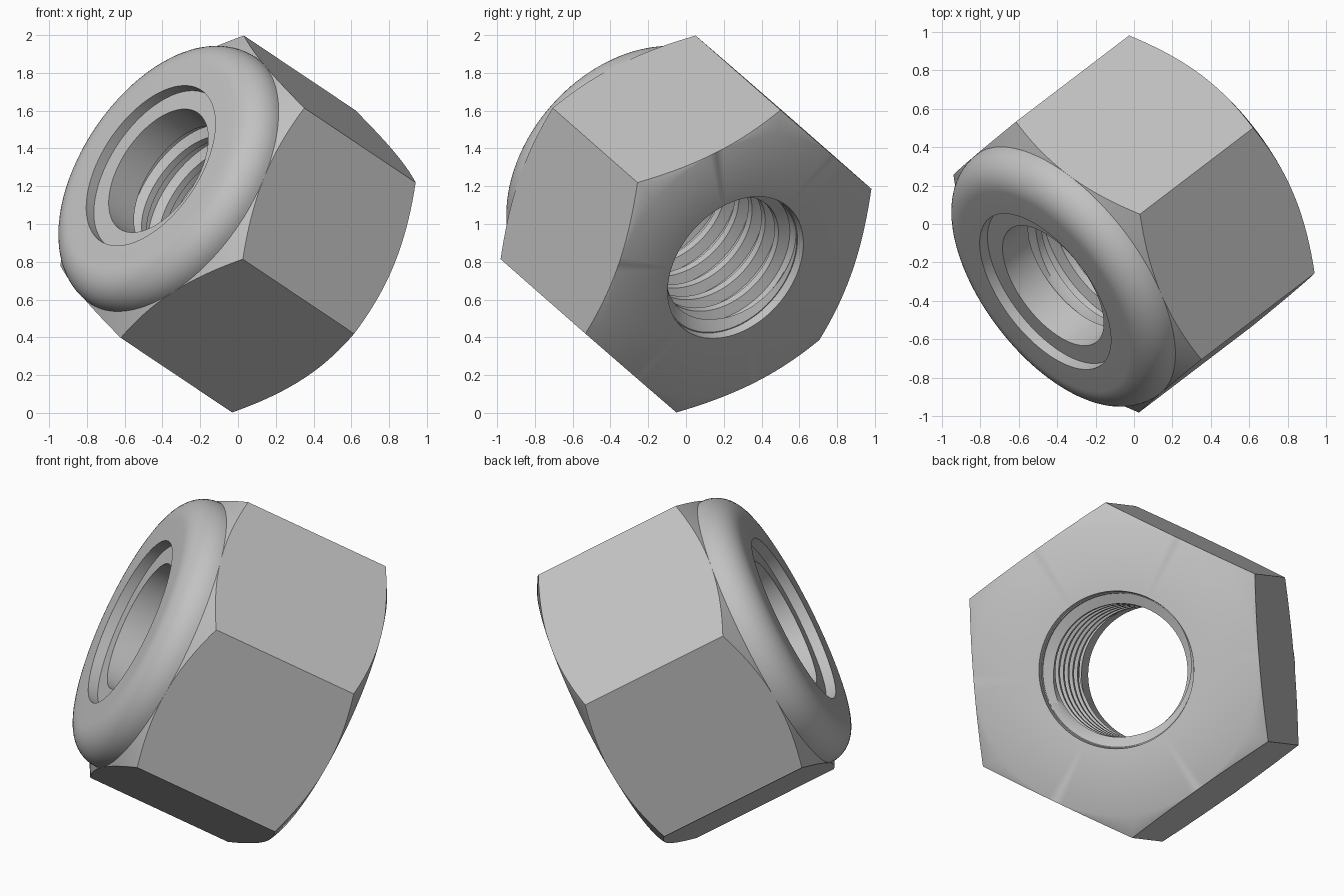
import bpy, bmesh
from math import pi, sin, cos, tan, radians
from mathutils import Matrix, Vector

cube = bpy.data.objects.get("Cube")
if cube:
    bpy.data.objects.remove(cube, do_unlink=True)

# One steel grey for the whole nut
steel = bpy.data.materials.new("steel grey")
steel.use_nodes = True
steel.diffuse_color = (0.54, 0.54, 0.54, 1)
steel.node_tree.nodes["Principled BSDF"].inputs["Base Color"].default_value = steel.diffuse_color

# Tilted frame: local z is the nut axis, local x points at a hexagon corner
axis = Vector((-0.702, -0.535, 0.47)).normalized()
corner = Vector((0.325, 0.275, 0.795))
corner = (corner - axis * corner.dot(axis)).normalized()
frame = Matrix.Translation((0, 0, 1)) @ Matrix((corner, axis.cross(corner), axis)).transposed().to_4x4()

SEGMENTS = 120
CORNER_R = 0.907
FLAT_R = CORNER_R * cos(pi / 6)
FACE = 0.49                      # half height of the hexagonal body
ROOT, CREST, PITCH = 0.415, 0.36, 0.13
LOW, HIGH = -0.44, 0.41          # thread range


def sweep(name, rows):
    """Skin rows, each a function angle -> (radius, height), around the axis."""
    bm = bmesh.new()
    grid = []
    for row in rows:
        line = []
        for i in range(SEGMENTS + 1):
            a = 2 * pi * i / SEGMENTS
            r, h = row(a)
            line.append(bm.verts.new((r * cos(a), r * sin(a), h)))
        grid.append(line)
    for p, q in zip(grid, grid[1:]):
        for i in range(SEGMENTS):
            bm.faces.new((p[i], p[i + 1], q[i + 1], q[i]))
    bmesh.ops.remove_doubles(bm, verts=bm.verts, dist=0.0002)
    bmesh.ops.dissolve_degenerate(bm, edges=bm.edges, dist=0.0002)
    bm.transform(frame)
    mesh = bpy.data.meshes.new(name)
    bm.to_mesh(mesh)
    bm.free()
    mesh.materials.append(steel)
    obj = bpy.data.objects.new(name, mesh)
    bpy.context.collection.objects.link(obj)
    bpy.ops.object.select_all(action="DESELECT")
    obj.select_set(True)
    bpy.context.view_layer.objects.active = obj
    bpy.ops.object.shade_smooth_by_angle(angle=radians(35))
    return obj


def ring(r, h):
    return lambda a: (r, h)


def hexagon(side):
    """Hexagon outline trimmed by a 30 degree conical chamfer."""
    def row(a):
        r = FLAT_R / cos(a % (pi / 3) - pi / 6)
        return r, side * (FACE - (r - FLAT_R) * tan(pi / 6))
    return row


# Hexagonal body with the plain entry bore at the back
sweep("hex_body", [ring(ROOT, LOW), ring(0.42, LOW), ring(0.425, -FACE),
                   ring(FLAT_R, -FACE), hexagon(-1), hexagon(1),
                   ring(FLAT_R, FACE)])

# Rounded collar with a lip around the recess
bend = [pi / 2 * k / 12 for k in range(13)]
sweep("collar", [ring(0.615 + (FLAT_R - 0.615) * cos(t), FACE + 0.168 * sin(t)) for t in bend]
      + [ring(0.48, FACE + 0.168), ring(0.48, 0.6)])

# Locking insert below the lip
sweep("locking_insert", [ring(0.48, 0.6), ring(0.37, 0.6), ring(0.37, HIGH), ring(ROOT, HIGH)])


# Helical thread, running out to the root radius at both ends
def thread_row(turn, offset, depth):
    def row(a):
        h = (turn + offset + a / (2 * pi)) * PITCH
        h = min(max(h, LOW), HIGH)
        fade = min(1, (h - LOW) / 0.04, (HIGH - h) / 0.04)
        return ROOT - (ROOT - CREST) * depth * fade, h
    return row


tooth = [(0.95, 0), (0.65, 0), (0.45, 1), (0.15, 1)]
sweep("thread", [thread_row(turn, offset, depth)
                 for turn in range(4, -6, -1) for offset, depth in tooth])
